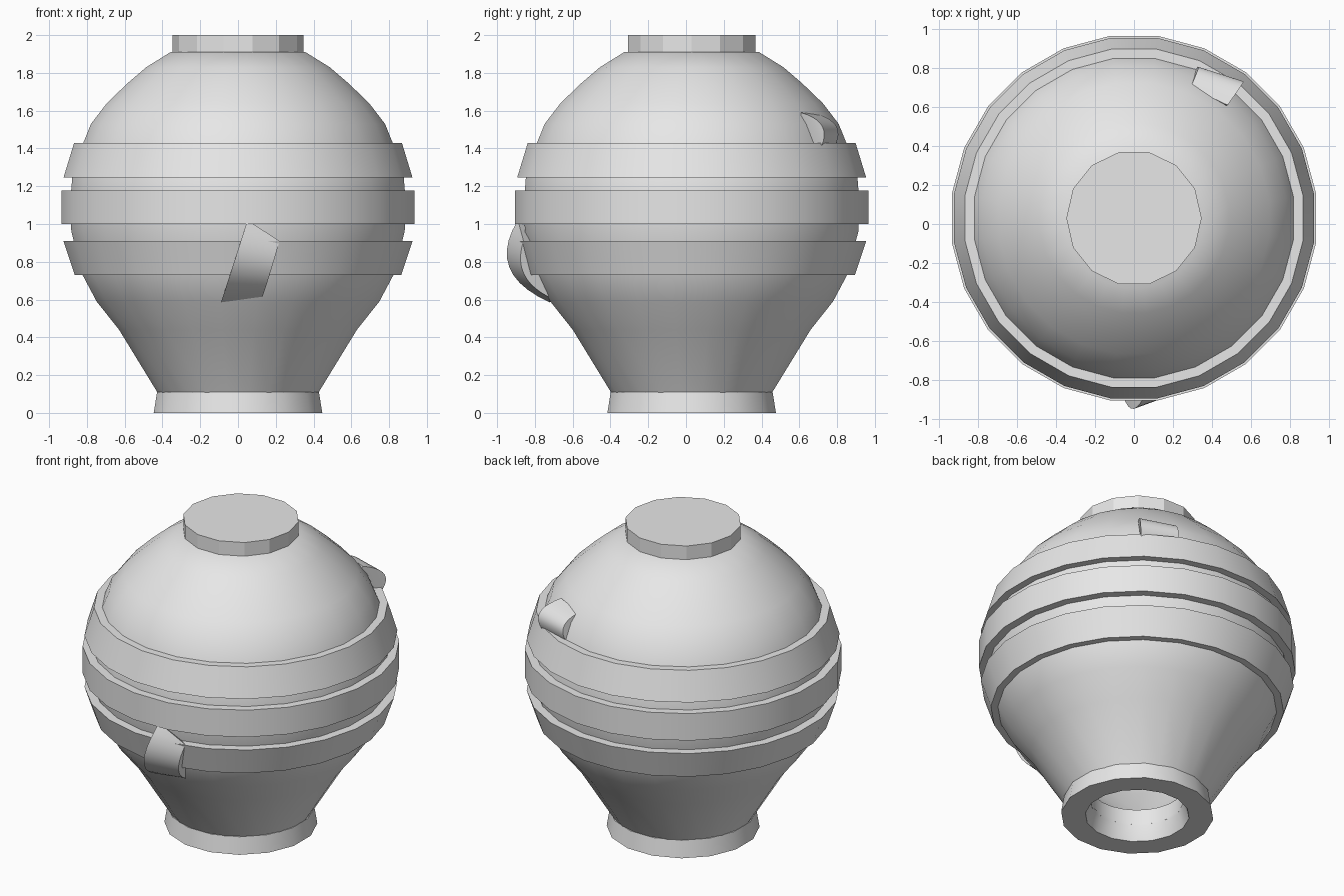
import bpy
import bmesh
from math import cos, sin, pi, radians
from mathutils import Vector

cube = bpy.data.objects.get("Cube")
if cube:
    bpy.data.objects.remove(cube, do_unlink=True)

AXIS_Y = 0.03

clay = bpy.data.materials.new("pale grey")
clay.use_nodes = True
GREY = (0.8, 0.8, 0.8, 1)
clay.diffuse_color = GREY
clay.node_tree.nodes["Principled BSDF"].inputs["Base Color"].default_value = GREY


def finish(name, bm, angle):
    bmesh.ops.remove_doubles(bm, verts=bm.verts, dist=0.0001)
    bmesh.ops.recalc_face_normals(bm, faces=bm.faces)
    mesh = bpy.data.meshes.new(name)
    bm.to_mesh(mesh)
    bm.free()
    mesh.materials.append(clay)
    obj = bpy.data.objects.new(name, mesh)
    bpy.context.collection.objects.link(obj)
    bpy.ops.object.select_all(action='DESELECT')
    obj.select_set(True)
    bpy.context.view_layer.objects.active = obj
    if angle:
        bpy.ops.object.shade_smooth_by_angle(angle=radians(angle))
    return obj


def lathe(name, profile, sides, angle=32, closed=True):
    """Turn a (radius, height) profile around the vessel's axis."""
    bm = bmesh.new()
    rings = []
    for i in range(sides):
        a = 2 * pi * (i + 0.5) / sides + pi / 2
        rings.append([bm.verts.new((r * cos(a), AXIS_Y + r * sin(a), z))
                      for r, z in profile])
    n = len(profile)
    for i in range(sides):
        p, q = rings[i], rings[(i + 1) % sides]
        for j in range(n if closed else n - 1):
            k = (j + 1) % n
            if profile[j][0] == 0 and profile[k][0] == 0:
                continue
            if profile[j][0] == 0:
                bm.faces.new((p[j], p[k], q[k]))
            elif profile[k][0] == 0:
                bm.faces.new((p[j], p[k], q[j]))
            else:
                bm.faces.new((p[j], p[k], q[k], q[j]))
    return finish(name, bm, angle)


def curve_points(start, middle, end, steps=10):
    """Parabolic arc through three points."""
    a, m, b = Vector(start), Vector(middle), Vector(end)
    c = 2 * m - (a + b) / 2
    return [a * (1 - t) ** 2 + c * 2 * t * (1 - t) + b * t * t
            for t in (i / steps for i in range(steps + 1))]


def lug(name, rim_a, rim_b, anchor):
    """Curved lug between two rims, rooted inside the wall."""
    bm = bmesh.new()
    for co in curve_points(*rim_a) + curve_points(*rim_b) + [Vector(anchor)]:
        bm.verts.new(co)
    res = bmesh.ops.convex_hull(bm, input=bm.verts)
    loose = [v for v in bm.verts if not v.link_faces]
    bmesh.ops.delete(bm, geom=loose, context='VERTS')
    return finish(name, bm, 30)


# Hollow round body: outside from the top down, then the cavity back up
outer = [(0, 1.91), (0.36, 1.91), (0.49, 1.83), (0.59, 1.745), (0.70, 1.64),
         (0.785, 1.53), (0.83, 1.42), (0.885, 1.25), (0.897, 1.1),
         (0.89, 0.96), (0.83, 0.73), (0.755, 0.59), (0.635, 0.44), (0.425, 0.1)]
cavity = [(0.28, 0.1), (0.28, 0.2), (0.3, 0.2), (0.52, 0.45), (0.7, 0.7),
          (0.8, 1.1), (0.7, 1.5), (0.4, 1.78), (0, 1.82)]
lathe("body", outer + cavity, 24, closed=False)

# Three raised belts
for name, low, high, r_low, r_high in (
        ("lower_band", 0.73, 0.91, 0.872, 0.932),
        ("middle_band", 1.0, 1.177, 0.943, 0.943),
        ("upper_band", 1.245, 1.43, 0.932, 0.875)):
    lathe(name, [(0.78, low), (r_low, low), (r_high, high), (0.78, high)], 24)

# Foot ring and capped neck
lathe("foot_ring", [(0.31, 0), (0.455, 0), (0.437, 0.11), (0.28, 0.11), (0.28, 0.09)], 16)
lathe("neck_cap", [(0, 1.86), (0.347, 1.86), (0.347, 2), (0, 2)], 14, angle=0, closed=False)

# Curved lugs, one low on the front and one high on the back
lug("front_lug",
    ((0.05, -0.89, 1.02), (-0.03, -0.935, 0.77), (-0.09, -0.72, 0.585)),
    ((0.22, -0.86, 0.91), (0.17, -0.86, 0.74), (0.13, -0.73, 0.615)),
    (0.05, -0.6, 0.8))
lug("back_lug",
    ((0.29, 0.70, 1.58), (0.33, 0.80, 1.51), (0.31, 0.78, 1.40)),
    ((0.48, 0.61, 1.59), (0.56, 0.725, 1.51), (0.53, 0.70, 1.38)),
    (0.38, 0.58, 1.42))
